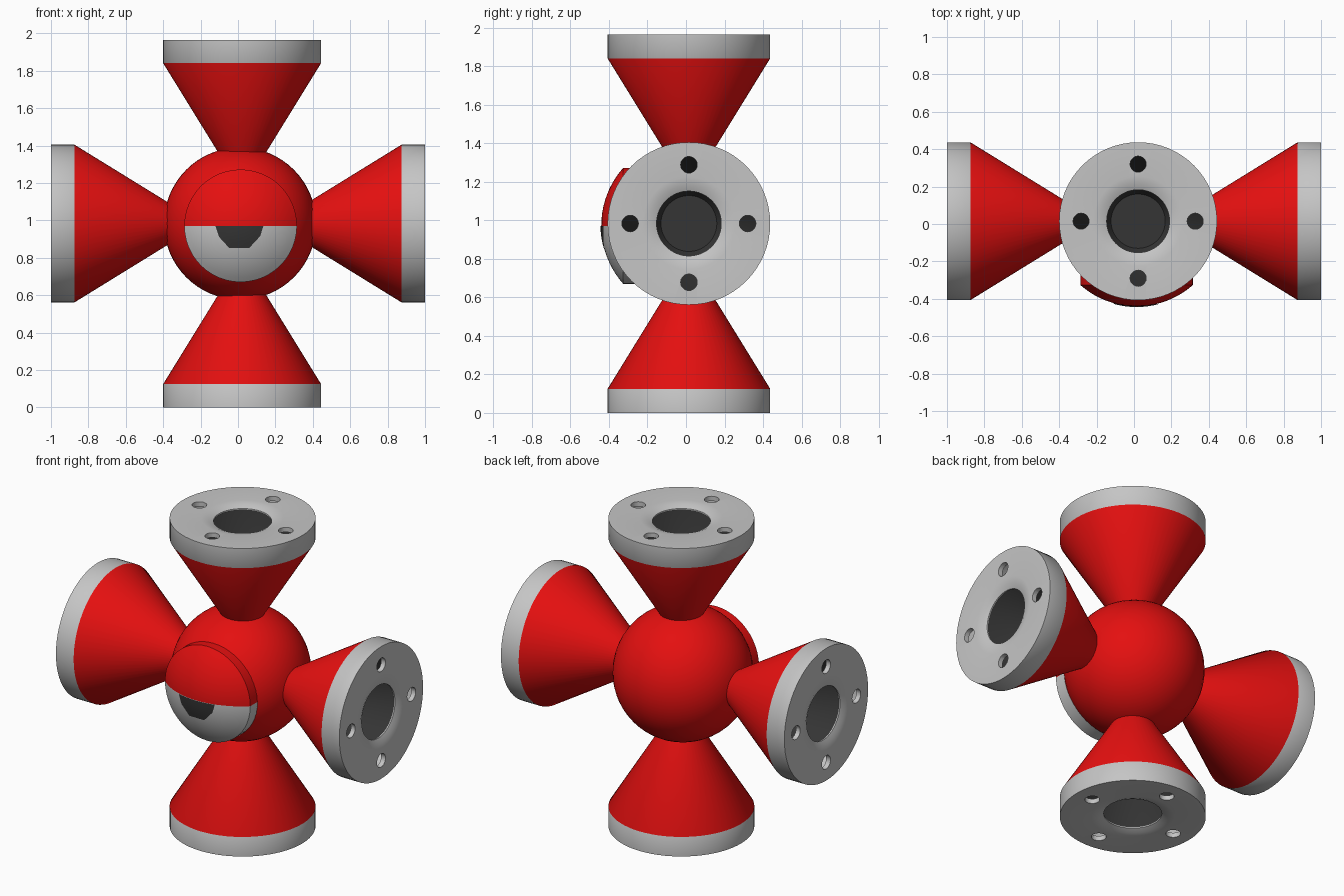
import bpy, bmesh, math
from mathutils import Vector

if "Cube" in bpy.data.objects:
    bpy.data.objects.remove(bpy.data.objects["Cube"])


def material(name, rgb):
    m = bpy.data.materials.new(name)
    m.diffuse_color = (*rgb, 1)
    m.use_nodes = True
    m.node_tree.nodes["Principled BSDF"].inputs["Base Color"].default_value = m.diffuse_color
    return m


GREY = material("light_grey", (0.56, 0.56, 0.56))
RED = material("red", (0.78, 0.005, 0.005))
DARK = material("dark_grey", (0.035, 0.035, 0.035))
MATS = [GREY, RED, DARK]


def add_object(name, bm, mats=MATS, smooth=True):
    bmesh.ops.remove_doubles(bm, verts=bm.verts, dist=1e-5)
    me = bpy.data.meshes.new(name)
    bm.to_mesh(me)
    bm.free()
    for m in mats:
        me.materials.append(m)
    ob = bpy.data.objects.new(name, me)
    bpy.context.collection.objects.link(ob)
    if smooth:
        smooth_edges(ob)
    return ob


def smooth_edges(ob):
    bpy.ops.object.select_all(action='DESELECT')
    ob.select_set(True)
    bpy.context.view_layer.objects.active = ob
    bpy.ops.object.shade_smooth_by_angle(angle=math.radians(32))


def lathe(profile, seg, rule):
    """Spin (radius, height) points about z; rule(step, angle) gives the material."""
    bm = bmesh.new()
    rings = []
    for r, h in profile:
        if r == 0:
            rings.append([bm.verts.new((0, 0, h))] * seg)
        else:
            rings.append([bm.verts.new((r * math.cos(2 * math.pi * i / seg),
                                        r * math.sin(2 * math.pi * i / seg), h))
                          for i in range(seg)])
    for k in range(len(rings) - 1):
        a, b = rings[k], rings[k + 1]
        for i in range(seg):
            j = (i + 1) % seg
            vs = list(dict.fromkeys((a[i], a[j], b[j], b[i])))
            f = bm.faces.new(vs)
            f.material_index = rule(k, 2 * math.pi * (i + 0.5) / seg)
    return bm


# Body ball
CZ = 0.983
bm = bmesh.new()
bmesh.ops.create_uvsphere(bm, u_segments=48, v_segments=32, radius=0.407)
body = add_object("body_ball", bm, [RED])
body.location = (0.011, 0.015, CZ)

# Hollow arm: red cone, grey rim and dished end plate, dark lining (tip at z = 0)
profile = [(0, -0.675), (0.083, -0.675), (0.422, -0.125), (0.422, 0), (0.24, 0),
           (0.2, -0.006), (0.168, -0.02), (0.168, -0.03), (0.402, -0.03),
           (0.402, -0.125), (0.145, -0.54), (0, -0.54)]
arm_colours = [1, 1, 0, 0, 0, 0, 0, 0, 0, 2, 2]
arm = add_object("top_arm", lathe(profile, 64, lambda k, a: arm_colours[k]), smooth=False)

# Four bolt holes through the end plate
bm = bmesh.new()
for i in range(4):
    a = i * math.pi / 2
    res = bmesh.ops.create_cone(bm, cap_ends=True, segments=20, radius1=0.043,
                                radius2=0.043, depth=0.1)
    bmesh.ops.translate(bm, verts=res["verts"],
                        vec=(0.305 * math.cos(a), 0.305 * math.sin(a), -0.01))
cutter = add_object("bolt_hole_cutter", bm, [GREY], smooth=False)
cutter.hide_render = True
mod = arm.modifiers.new("holes", 'BOOLEAN')
mod.operation = 'DIFFERENCE'
mod.solver = 'EXACT'
mod.object = cutter
deps = bpy.context.evaluated_depsgraph_get()
cut_mesh = bpy.data.meshes.new_from_object(arm.evaluated_get(deps))
arm.modifiers.clear()
arm.data = cut_mesh
bpy.data.objects.remove(cutter)
smooth_edges(arm)

# Place the four arms
arm.location = (0.022, 0.015, 1.965)
for name, loc, turn in (("bottom_arm", (0.022, 0.015, 0), math.pi),
                        ("right_arm", (1, 0.015, CZ), math.pi / 2),
                        ("left_arm", (-1, 0.015, CZ), -math.pi / 2)):
    ob = bpy.data.objects.new(name, arm.data)
    bpy.context.collection.objects.link(ob)
    ob.location = loc
    ob.rotation_euler = (0, turn, 0)

# Eye: raised cap, red lid above and grey eyeball below
R = 0.455
EYE_LOC = (0.014, 0.015, 0.971)
amax = math.asin(0.301 / R)
cap = [(0.301, 0.22)] + [(R * math.sin(amax * i / 10), R * math.cos(amax * i / 10))
                         for i in range(10, 0, -1)] + [(0, R)]
eye = add_object("eye_with_lid", lathe(cap, 48, lambda k, a: 1 if a < math.pi else 0))
eye.location = EYE_LOC
eye.rotation_euler = (math.pi / 2, 0, 0)

# Pupil: half polygon plate hugging the eye under the lid
outline = [(-0.135, 0), (-0.115, -0.06), (-0.06, -0.12), (0.045, -0.12),
           (0.105, -0.055), (0.122, 0)]
bm = bmesh.new()
rows = []
for s in (0.001, 0.25, 0.5, 0.75, 1):
    row = []
    for x, y in outline:
        p = Vector((x * s, y * s, 0))
        p.z = math.sqrt((R + 0.004) ** 2 - p.x ** 2 - p.y ** 2)
        row.append(bm.verts.new(p))
    rows.append(row)
for a, b in zip(rows, rows[1:]):
    for i in range(len(outline) - 1):
        bm.faces.new((a[i], b[i], b[i + 1], a[i + 1]))
pupil = add_object("pupil", bm, [DARK])
pupil.location = EYE_LOC
pupil.rotation_euler = (math.pi / 2, 0, 0)
